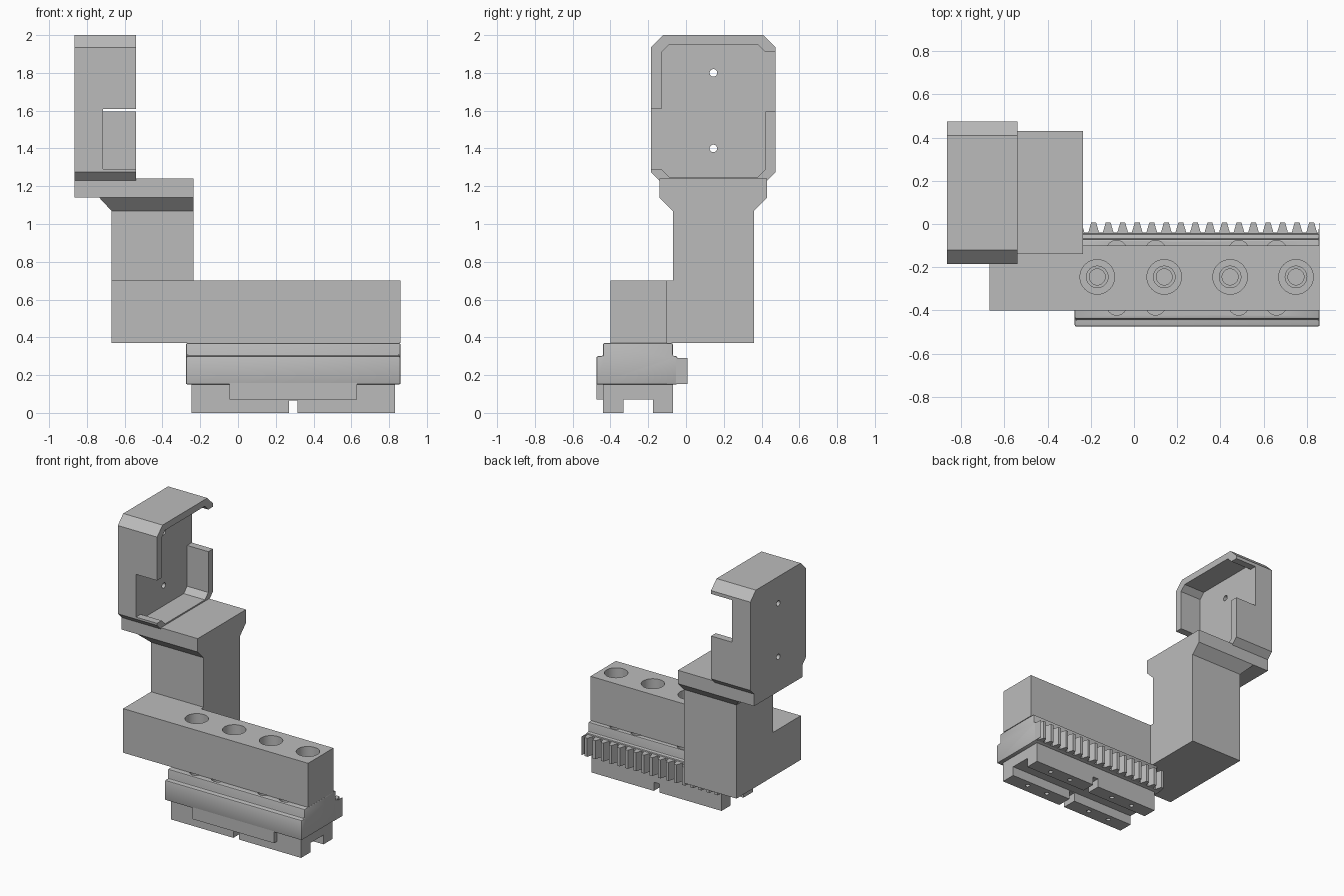
import bpy
import bmesh
from mathutils import Vector

old = bpy.data.objects.get("Cube")
if old:
    bpy.data.objects.remove(old, do_unlink=True)

GREY = (0.5, 0.5, 0.5, 1.0)
steel = bpy.data.materials.new("machined grey")
steel.use_nodes = True
steel.diffuse_color = GREY
steel.node_tree.nodes["Principled BSDF"].inputs["Base Color"].default_value = GREY


def finish(name, bm):
    bmesh.ops.recalc_face_normals(bm, faces=bm.faces)
    mesh = bpy.data.meshes.new(name)
    bm.to_mesh(mesh)
    bm.free()
    mesh.materials.append(steel)
    obj = bpy.data.objects.new(name, mesh)
    bpy.context.collection.objects.link(obj)
    return obj


def prism(name, points, low, high, axis="z"):
    """Extrude a flat profile along x (points are y, z) or z (points are x, y)."""
    bm = bmesh.new()
    place = (lambda a, b: (low, a, b)) if axis == "x" else (lambda a, b: (a, b, low))
    face = bm.faces.new([bm.verts.new(place(a, b)) for a, b in points])
    move = Vector((high - low, 0, 0)) if axis == "x" else Vector((0, 0, high - low))
    new = bmesh.ops.extrude_face_region(bm, geom=[face])["geom"]
    bmesh.ops.translate(bm, vec=move, verts=[v for v in new if isinstance(v, bmesh.types.BMVert)])
    return finish(name, bm)


def box(name, x0, x1, y0, y1, z0, z1):
    return prism(name, [(x0, y0), (x1, y0), (x1, y1), (x0, y1)], z0, z1)


def cylinder(radius, centre, length, axis="z"):
    bm = bmesh.new()
    bmesh.ops.create_cone(bm, cap_ends=True, segments=32, radius1=radius,
                          radius2=radius, depth=length)
    for v in bm.verts:
        if axis == "x":
            v.co = Vector((v.co.z, v.co.x, v.co.y))
        v.co += Vector(centre)
    return finish("cutter", bm)


def bore(x, y, radius, z0, z1):
    return cylinder(radius, (x, y, (z0 + z1) / 2), z1 - z0)


def apply_modifiers(obj):
    graph = bpy.context.evaluated_depsgraph_get()
    mesh = bpy.data.meshes.new_from_object(obj.evaluated_get(graph))
    obj.modifiers.clear()
    obj.data = mesh


def cut(obj, cutters):
    for cutter in cutters:
        mod = obj.modifiers.new("cut", "BOOLEAN")
        mod.operation = "DIFFERENCE"
        mod.solver = "EXACT"
        mod.object = cutter
        apply_modifiers(obj)
        bpy.data.objects.remove(cutter, do_unlink=True)


def octagon(y0, y1, z0, z1, low, high):
    """Rectangle with chamfered corners, with separate lower and upper chamfers."""
    return [(y0 + low, z0), (y1 - low, z0), (y1, z0 + low), (y1, z1 - high),
            (y1 - high, z1), (y0 + high, z1), (y0, z1 - high), (y0, z0 + low)]


# Top jaw: L-shaped block with four counterbored bolt holes
BOLTS_X = (-0.17, 0.14, 0.445, 0.75)
BOLT_Y = -0.245
top_jaw = prism("top_jaw", [(-0.67, -0.40), (0.86, -0.40), (0.86, -0.10),
                            (-0.235, -0.10), (-0.235, 0.36), (-0.67, 0.36)], 0.37, 0.70)
for x in BOLTS_X:
    cut(top_jaw, [bore(x, BOLT_Y, 0.08, 0.52, 0.8), bore(x, BOLT_Y, 0.05, 0.3, 0.6)])

# Column with flared head
bm = bmesh.new()
rings = []
for x0, y0, y1, z in ((-0.67, -0.07, 0.36, 0.70), (-0.67, -0.07, 0.36, 1.07),
                      (-0.735, -0.14, 0.43, 1.14)):
    rings.append([bm.verts.new((x, y, z)) for x, y in
                  ((x0, y0), (-0.235, y0), (-0.235, y1), (x0, y1))])
for lower, upper in zip(rings, rings[1:]):
    for i in range(4):
        j = (i + 1) % 4
        bm.faces.new((lower[i], lower[j], upper[j], upper[i]))
bm.faces.new(rings[0])
bm.faces.new(rings[-1])
finish("column", bm)
box("shelf", -0.865, -0.235, -0.14, 0.43, 1.14, 1.24)

# Holder: chamfered housing open to one side, with notched side walls
holder = prism("holder", octagon(-0.185, 0.475, 1.23, 2.0, 0.045, 0.065), -0.865, -0.54, "x")
cut(holder, [
    prism("cutter", octagon(-0.13, 0.42, 1.25, 1.95, 0.04, 0.04), -0.715, -0.4, "x"),
    box("cutter", -0.715, -0.4, -0.3, -0.09, 1.29, 1.61),
    box("cutter", -0.715, -0.4, 0.38, 0.6, 1.595, 1.91),
    cylinder(0.02, (-0.8, 0.145, 1.4), 0.4, "x"),
    cylinder(0.02, (-0.8, 0.145, 1.8), 0.4, "x"),
])

# Base jaw: stepped rail with softened edges
base_jaw = prism("base_jaw", [(-0.475, 0.15), (-0.045, 0.15), (-0.045, 0.30), (-0.07, 0.30),
                              (-0.07, 0.37), (-0.44, 0.37), (-0.44, 0.30), (-0.475, 0.30)],
                 -0.275, 0.86, "x")
bevel = base_jaw.modifiers.new("soft edges", "BEVEL")
bevel.width = 0.009
bevel.segments = 2
apply_modifiers(base_jaw)

# Foot under the base jaw, split by a long slot and a short cross slot
foot = box("foot", -0.245, 0.83, -0.44, -0.07, 0.0, 0.16)
cut(foot, [box("cutter", -0.5, 1.0, -0.33, -0.175, -0.1, 0.07),
           box("cutter", 0.27, 0.315, -0.6, 0.1, -0.1, 0.065)])

# Screw pockets, thin screw holes and bolt seats
for x in (-0.08, 0.10, 0.485, 0.66):
    for y in (-0.123, -0.375):
        cut(base_jaw, [bore(x, y, 0.047, 0.31, 0.45)])
        cut(foot, [bore(x, y, 0.016, -0.1, 0.12)])
for x in BOLTS_X:
    cut(base_jaw, [bore(x, BOLT_Y, 0.037, 0.24, 0.45)])

# Apron hanging from the front of the base jaw
box("apron", -0.045, 0.63, -0.475, -0.44, 0.07, 0.17)

# Rack of straight teeth along the back
PITCH = 0.0673
START, END = -0.275, 0.86
outline = [(END, -0.10), (START, -0.10), (START, -0.04)]
for i in range(-4, 13):
    tip = 0.015 + i * PITCH
    outline += [(tip - 0.025, -0.04), (tip - 0.011, 0.008),
                (tip + 0.011, 0.008), (tip + 0.025, -0.04)]
outline = [p for p in outline if START <= p[0] <= END]
outline += [(END - 0.006, -0.04), (END - 0.002, 0.008), (END, 0.008)]
prism("rack", outline, 0.152, 0.29)

# Crisp edges with smooth bores
for obj in bpy.context.scene.objects:
    obj.select_set(obj.type == "MESH")
bpy.context.view_layer.objects.active = top_jaw
bpy.ops.object.shade_smooth_by_angle(angle=0.5)
